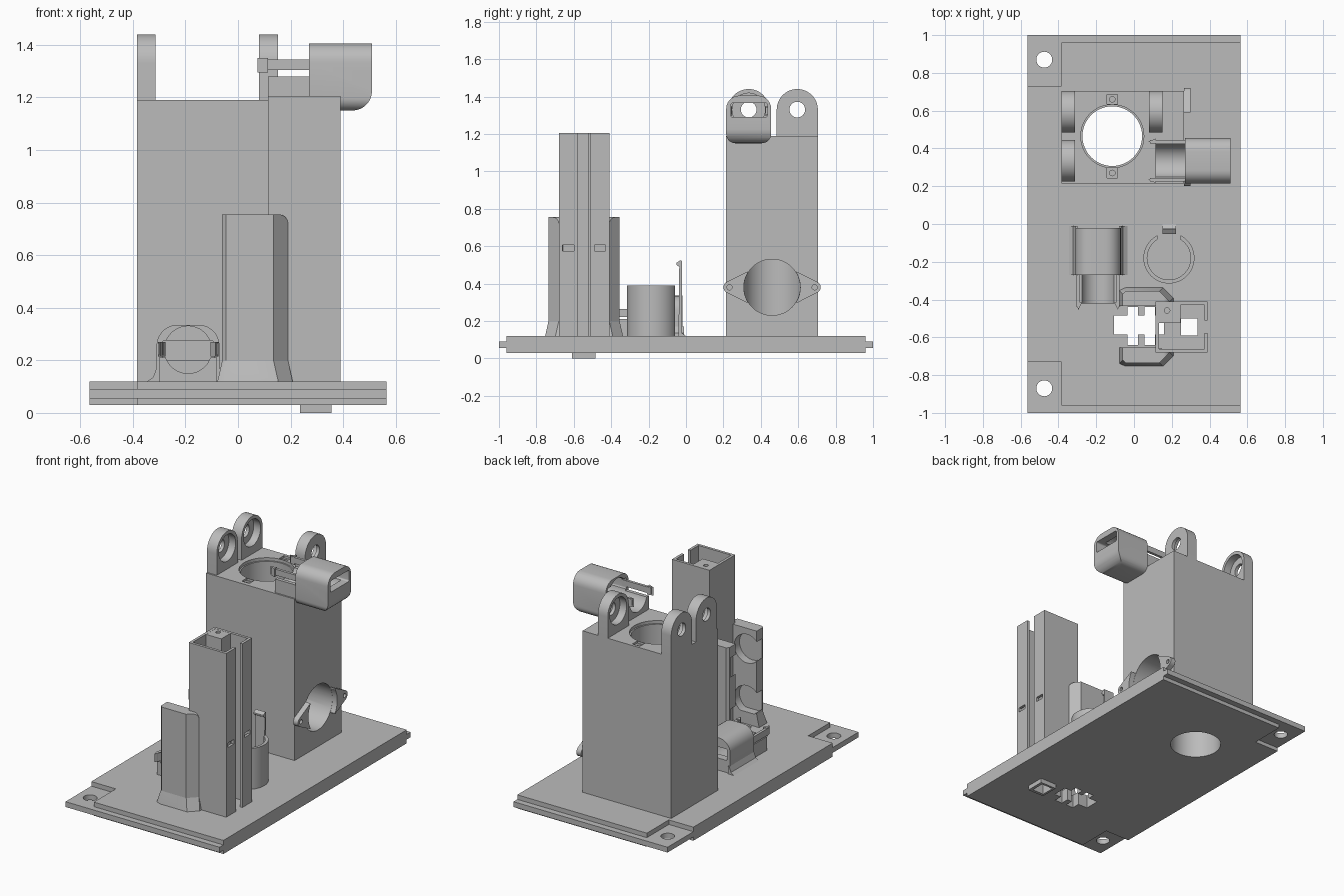
import bpy, bmesh
from math import sin, cos, pi, radians
from mathutils import Vector

if "Cube" in bpy.data.objects:
    bpy.data.objects.remove(bpy.data.objects["Cube"])

GREY = bpy.data.materials.new("plain grey")
GREY.use_nodes = True
COLOUR = (0.5, 0.5, 0.5, 1)
GREY.diffuse_color = COLOUR
GREY.node_tree.nodes["Principled BSDF"].inputs["Base Color"].default_value = COLOUR


def finish(name, bm):
    bmesh.ops.recalc_face_normals(bm, faces=bm.faces)
    me = bpy.data.meshes.new(name)
    bm.to_mesh(me)
    bm.free()
    me.materials.append(GREY)
    ob = bpy.data.objects.new(name, me)
    bpy.context.collection.objects.link(ob)
    return ob


def prism(name, pts, axis, lo, hi):
    """Extrude a 2D outline along x, y or z."""
    place = {"x": lambda p, t: (t, *p), "y": lambda p, t: (p[0], t, p[1]),
             "z": lambda p, t: (*p, t)}[axis]
    bm = bmesh.new()
    a = [bm.verts.new(place(p, lo)) for p in pts]
    b = [bm.verts.new(place(p, hi)) for p in pts]
    bm.faces.new(a)
    bm.faces.new(b)
    for i in range(len(pts)):
        j = (i + 1) % len(pts)
        bm.faces.new((a[i], a[j], b[j], b[i]))
    return finish(name, bm)


def hull(name, pts):
    bm = bmesh.new()
    for p in pts:
        bm.verts.new(p)
    bmesh.ops.convex_hull(bm, input=bm.verts)
    return finish(name, bm)


def circle(a, b, r, n=48, start=0, sweep=360):
    k = n if sweep == 360 else n - 1
    return [(a + r * cos(radians(start + sweep * i / k)),
             b + r * sin(radians(start + sweep * i / k))) for i in range(n)]


def rounded(a0, a1, b0, b1, low=0, high=0):
    """Rectangle outline with rounded lower and upper corners."""
    pts = []
    for a, b, s, r in ((a1 - low, b0 + low, 270, low), (a1 - high, b1 - high, 0, high),
                       (a0 + high, b1 - high, 90, high), (a0 + low, b0 + low, 180, low)):
        pts += circle(a, b, r, 8, s, 90) if r else [(a, b)]
    return pts


def box(name, x0, x1, y0, y1, z0, z1):
    return prism(name, rounded(x0, x1, y0, y1), "z", z0, z1)


def boolean(ob, tools, op="DIFFERENCE"):
    for tool in tools:
        mod = ob.modifiers.new("cut", "BOOLEAN")
        mod.operation, mod.object, mod.solver = op, tool, "EXACT"
        bpy.context.view_layer.update()
        me = bpy.data.meshes.new_from_object(
            ob.evaluated_get(bpy.context.evaluated_depsgraph_get()))
        ob.modifiers.clear()
        ob.data = me
        bpy.data.objects.remove(tool)
    return ob


# Base plate with end tongues, mounting corners and openings
HX, HY = -0.115, 0.465
base = box("base_plate", -0.565, 0.565, -0.96, 0.96, 0.03, 0.12)
cuts = [prism("c", circle(HX, HY, 0.158), "z", 0, 0.2),
        box("c", 0.25, 0.335, -0.59, -0.5, 0, 0.2),
        box("c", -0.105, 0.16, -0.585, -0.485, 0, 0.2)]
cuts += [box("c", x, x + 0.055, -0.64, -0.44, 0, 0.2) for x in (-0.035, 0.055)]
cuts += [box("c", -0.6, -0.385, min(s * 0.73, s), max(s * 0.73, s), 0, 0.2) for s in (-1, 1)]
boolean(base, cuts)
for s, end in ((-1, "front"), (1, "back")):
    box(end + "_tongue", -0.385, 0.565, min(s * 0.96, s), max(s * 0.96, s), 0.055, 0.09)
    pad = box(end + "_mount_corner", -0.565, -0.385, min(s * 0.73, s), max(s * 0.73, s), 0.055, 0.09)
    boolean(pad, [prism("c", circle(-0.475, s * 0.87, 0.042), "z", 0, 0.2)])
nib = box("underside_collar", 0.235, 0.355, -0.61, -0.485, 0, 0.03)
boolean(nib, [box("c", 0.25, 0.335, -0.59, -0.5, -0.1, 0.1)])

# Tower bored from the top and from the side
tower = box("tower", -0.385, 0.265, 0.215, 0.705, 0.12, 1.19)
cuts = [prism("c", circle(HX, HY, 0.158), "z", 0, 1.3),
        prism("c", circle(HX, HY, 0.167), "z", 1.17, 1.3),
        prism("c", circle(0.46, 0.38, 0.15), "x", HX, 0.4)]
for y in (0.27, 0.66):
    cuts += [box("c", HX - 0.028, HX + 0.028, y - 0.026, y + 0.026, 1.175, 1.3),
             prism("c", circle(HX, y, 0.015, 16), "z", 1.1, 1.3)]
boolean(tower, cuts)

# Top lugs with a bore and a wide inner recess
for name, x, y, face in (("front_right_lug", -0.385, 0.335, 1), ("back_right_lug", -0.385, 0.595, 1),
                         ("back_left_lug", 0.08, 0.595, -1)):
    lug = prism(name, [(y - 0.11, 1.19), (y + 0.11, 1.19)] + circle(y, 1.33, 0.11, 25, 0, 180),
                "x", x, x + 0.072)
    rx = x + 0.022 if face > 0 else x - 0.1
    boolean(lug, [prism("c", circle(y, 1.33, 0.042, 32), "x", x - 0.1, x + 0.2),
                  prism("c", circle(y, 1.33, 0.088), "x", rx, rx + 0.15)])

# Side mounting ears around the tower's side bore
for s, name in ((-1, "front_ear"), (1, "back_ear")):
    y = 0.46 + s * 0.228
    pts = circle(y, 0.38, 0.032, 16)
    ear = hull(name, [(x, *p) for x in (0.265, 0.3) for p in
                      pts + [(0.46 + s * 0.13, 0.465), (0.46 + s * 0.13, 0.295)]])
    boolean(ear, [prism("c", circle(0.46, 0.38, 0.151), "x", 0.2, 0.4),
                  prism("c", circle(y, 0.38, 0.014, 16), "x", 0.2, 0.4)])

# Upper motor holder: rounded sleeve, trough and clip prongs
sleeve = prism("upper_holder", rounded(0.215, 0.455, 1.15, 1.405, 0.05, 0.07), "x", 0.27, 0.51)
side = prism("c", rounded(0.1, 0.51, 1.15, 1.5, 0.075, 0), "y", 0.1, 0.6)
boolean(sleeve, [side], "INTERSECT")
boolean(sleeve, [prism("c", circle(0.335, 1.305, 0.09), "x", 0.1, 0.46),
                 prism("c", rounded(0.24, 0.435, 1.29, 1.365, 0.01, 0.01), "x", 0.1, 0.6)])
trough = box("upper_trough", 0.115, 0.27, 0.225, 0.445, 1.19, 1.28)
boolean(trough, [prism("c", circle(0.335, 1.305, 0.09), "x", 0, 0.4)])
for s in (-1, 1):
    y = 0.335 + s * 0.1
    box("upper_prong", 0.085, 0.3, y - 0.009, y + 0.009, 1.305, 1.345)
    hull("upper_prong_hook", [(x, yy, z) for z in (1.295, 1.35) for x, yy in
                              ((0.075, y), (0.115, y + s * 0.018), (0.115, y - s * 0.01))])

# Lower motor holder lying on the base
CX = -0.19
sleeve = prism("lower_holder", rounded(CX - 0.12, CX + 0.12, 0.12, 0.335, 0, 0.08), "y", -0.27, -0.02)
boolean(sleeve, [prism("c", circle(CX, 0.24, 0.09), "y", -0.4, -0.07),
                 prism("c", rounded(CX - 0.098, CX + 0.098, 0.2, 0.275, 0.01, 0.01), "y", -0.5, 0.1)])
trough = box("lower_trough", CX - 0.11, CX + 0.11, -0.42, -0.27, 0.12, 0.21)
boolean(trough, [prism("c", circle(CX, 0.24, 0.09), "y", -0.5, -0.2)])
for s in (-1, 1):
    x = CX + s * 0.105
    prism("lower_holder_fillet", [(CX + s * 0.11, 0.12), (CX + s * 0.155, 0.12),
          (CX + s * 0.133, 0.135), (CX + s * 0.12, 0.17), (CX + s * 0.11, 0.17)], "y", -0.27, -0.01)
    box("lower_prong", x - 0.009, x + 0.009, -0.44, -0.24, 0.22, 0.265)
    hull("lower_prong_hook", [(xx, y, z) for z in (0.215, 0.27) for xx, y in
                              ((x, -0.455), (x + s * 0.01, -0.415), (x - s * 0.02, -0.415))])

# Round cup with a spring latch at its back
cup = prism("cup", circle(0.185, -0.18, 0.135), "z", 0.12, 0.39)
boolean(cup, [prism("c", circle(0.185, -0.18, 0.115), "z", 0.115, 0.5),
              box("c", 0.125, 0.245, -0.12, 0, 0.1, 0.5)])
prism("spring_latch", [(-0.04, 0.12), (0, 0.12), (-0.022, 0.135), (-0.022, 0.52),
                       (-0.03, 0.525), (-0.052, 0.51), (-0.052, 0.5), (-0.036, 0.49)], "x", 0.15, 0.222)

# Slotted column with an inner screw post
CY = -0.545
column = box("column", 0.115, 0.39, CY - 0.135, CY + 0.135, 0.12, 1.205)
cuts = [box("c", 0.133, 0.372, CY - 0.117, CY + 0.117, 0.115, 1.3),
        box("c", 0.36, 0.42, CY - 0.033, CY + 0.033, 0.115, 1.3)]
cuts += [box("c", 0.36, 0.42, CY + s * 0.085 - 0.03, CY + s * 0.085 + 0.03, 0.575, 0.605) for s in (-1, 1)]
boolean(column, cuts)
post = box("screw_post", 0.116, 0.245, -0.525, -0.412, 0.12, 1.204)
boolean(post, [prism("c", circle(0.175, -0.458, 0.015, 16), "z", 1.1, 1.3)])

# Clamp wings either side of the column, with round pockets and flared feet
for s, name in ((-1, "front_wing"), (1, "back_wing")):
    def outline(grow):
        return [(x, CY + s * y) for x, y in
                ((-0.06 - grow, 0.11), (-0.06 - grow, 0.175 + grow), (-0.045, 0.19 + grow),
                 (0.135 + grow, 0.19 + grow), (0.19 + grow, 0.135 + grow), (0.19 + grow, 0.125), (0.115, 0.11))]
    wing = prism(name, outline(0), "z", 0.12, 0.755)
    boolean(wing, [prism("c", rounded(-0.1, 0.19, 0, 0.755, 0, 0.035), "y", -1, 0)], "INTERSECT")
    y0, y1 = sorted((CY, CY + s * 0.165))
    boolean(wing, [prism("c", circle(0.01, z, 0.095, 32), "y", y0, y1) for z in (0.28, 0.62)])
    hull(name + "_foot", [(x, y, z) for z, g in ((0.12, 0.018), (0.2, 0)) for x, y in outline(g)])

# Smooth the curved surfaces, keep the edges crisp
bpy.ops.object.select_all(action="DESELECT")
for ob in bpy.context.collection.objects:
    if ob.type == "MESH":
        ob.select_set(True)
        bpy.context.view_layer.objects.active = ob
bpy.ops.object.shade_smooth_by_angle(angle=radians(30))
